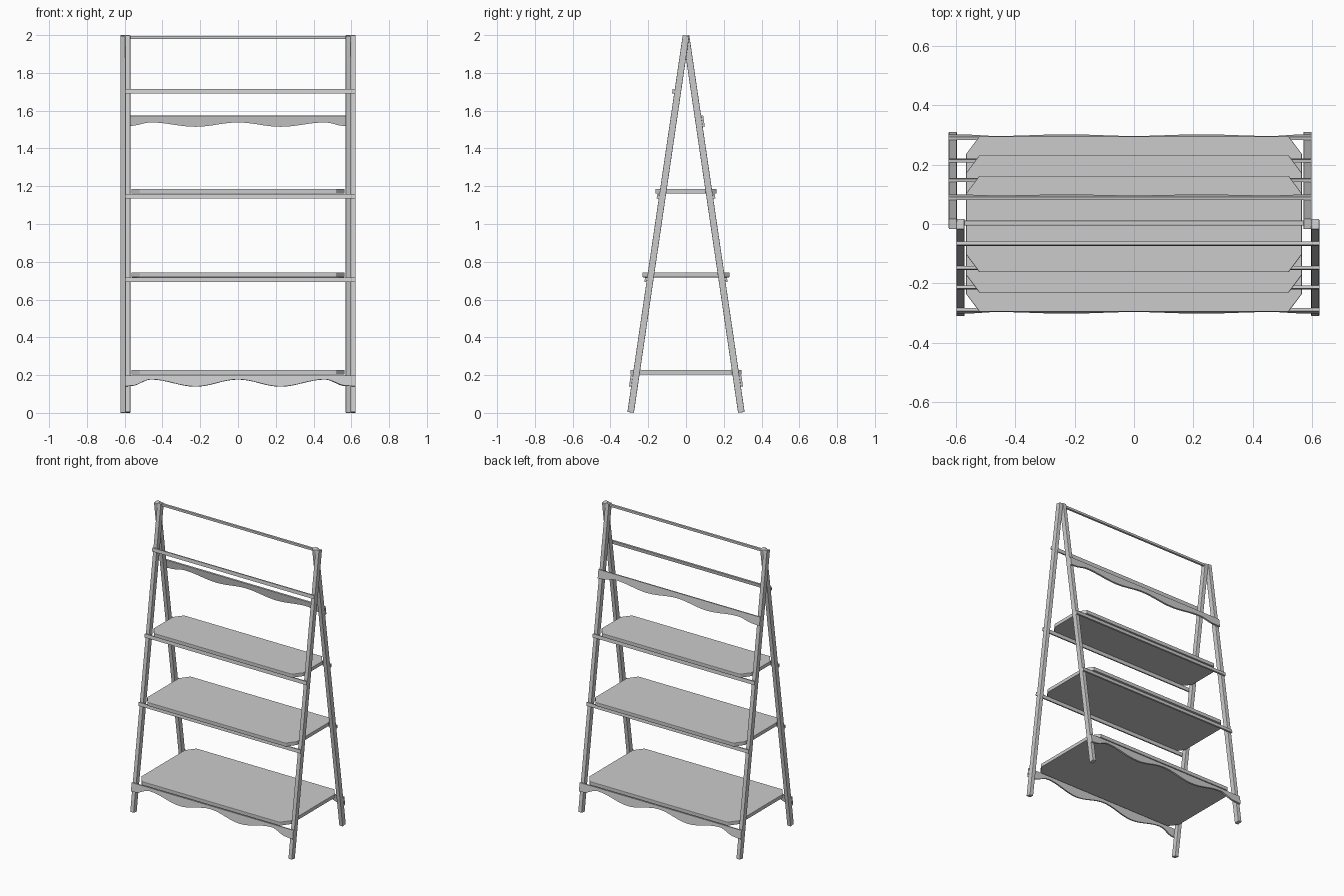
import bpy, bmesh
from math import atan2, cos, pi
from mathutils import Matrix

if "Cube" in bpy.data.objects:
    bpy.data.objects.remove(bpy.data.objects["Cube"])

SPREAD, RISE = 0.293, 1.995          # foot offset in y and height of a leg axis
TILT = atan2(SPREAD, RISE)
LEG_W, LEG_D = 0.027, 0.035
X0, X1 = -0.597, 0.623               # frame width; the rear frame is turned 180 degrees
RAIL_T = 0.011


def extruded(name, outline, depth, matrix, bevel=0.0):
    """Extrude a local XY outline along +Z and place it."""
    bm = bmesh.new()
    face = bm.faces.new([bm.verts.new((x, y, 0)) for x, y in outline])
    res = bmesh.ops.extrude_face_region(bm, geom=[face])
    top = [v for v in res["geom"] if isinstance(v, bmesh.types.BMVert)]
    bmesh.ops.translate(bm, verts=top, vec=(0, 0, depth))
    bmesh.ops.recalc_face_normals(bm, faces=bm.faces)
    me = bpy.data.meshes.new(name)
    bm.to_mesh(me)
    bm.free()
    ob = bpy.data.objects.new(name, me)
    bpy.context.collection.objects.link(ob)
    ob.matrix_world = matrix
    if bevel:
        mod = ob.modifiers.new("soft_edges", "BEVEL")
        mod.width, mod.segments = bevel, 2
    return ob


def rect(x0, x1, y0, y1):
    return [(x0, y0), (x1, y0), (x1, y1), (x0, y1)]


def local_z(z):
    return (z - 0.006) / cos(TILT)


def wavy_outline(z_top, peak):
    """Straight top, scalloped bottom; peak = board height at the arches."""
    keys = [(X0, .058), (-.565, .055), (-.46, peak), (-.225, .059), (0, peak),
            (.225, .059), (.46, peak), (.575, .055), (X1, .058)]
    pts = []
    for (xa, da), (xb, db) in zip(keys, keys[1:]):
        for i in range(8):
            t = i / 8
            pts.append((xa + (xb - xa) * t, da + (db - da) * (1 - cos(pi * t)) / 2))
    pts.append(keys[-1])
    zt = local_z(z_top)
    return [(x, zt - d) for x, d in pts] + [(X1, zt), (X0, zt)]


def build_frame(side, turn, rails, aprons):
    lean = (Matrix.Rotation(turn, 4, 'Z') @ Matrix.Translation((0, -SPREAD, 0.0025))
            @ Matrix.Rotation(-TILT, 4, 'X'))
    # board plane: local XY becomes frame XZ, extruded outwards from the leg face
    board = lean @ Matrix.Translation((0, -LEG_D / 2, 0)) @ Matrix.Rotation(pi / 2, 4, 'X')
    # legs
    length = RISE / cos(TILT)
    for label, x in (("a", X0), ("b", X1 - LEG_W)):
        extruded(f"{side}_leg_{label}", rect(x, x + LEG_W, -LEG_D / 2, LEG_D / 2),
                 length, lean, 0.003)
    # plain cross rails
    for i, z in enumerate(rails):
        zc = local_z(z)
        extruded(f"{side}_rail_{i}", rect(X0, X1, zc - .0115, zc + .0115), RAIL_T, board)
    # scalloped boards
    for i, (z, peak) in enumerate(aprons):
        extruded(f"{side}_scalloped_board_{i}", wavy_outline(z, peak), RAIL_T, board)


build_frame("front", 0, (1.702, 1.147, 0.705), ((0.198, 0.021),))
build_frame("back", pi, (1.147, 0.705), ((0.198, 0.021), (1.574, 0.036)))

# top bar joining the two frames
extruded("top_bar", rect(-0.6, 0.6, -0.005, 0.011), 0.016,
         Matrix.Translation((0, 0, 1.979)), 0.002)

# shelves with clipped corners
for i, (z, h) in enumerate(((0.203, 0.295), (0.718, 0.231), (1.161, 0.162))):
    w, cx, cy = 0.565, 0.045, 0.06
    outline = [(-w + cx, -h), (w - cx, -h), (w, -h + cy), (w, h - cy),
               (w - cx, h), (-w + cx, h), (-w, h - cy), (-w, -h + cy)]
    extruded(f"shelf_{i}", outline, 0.025, Matrix.Translation((0, 0, z)), 0.003)
